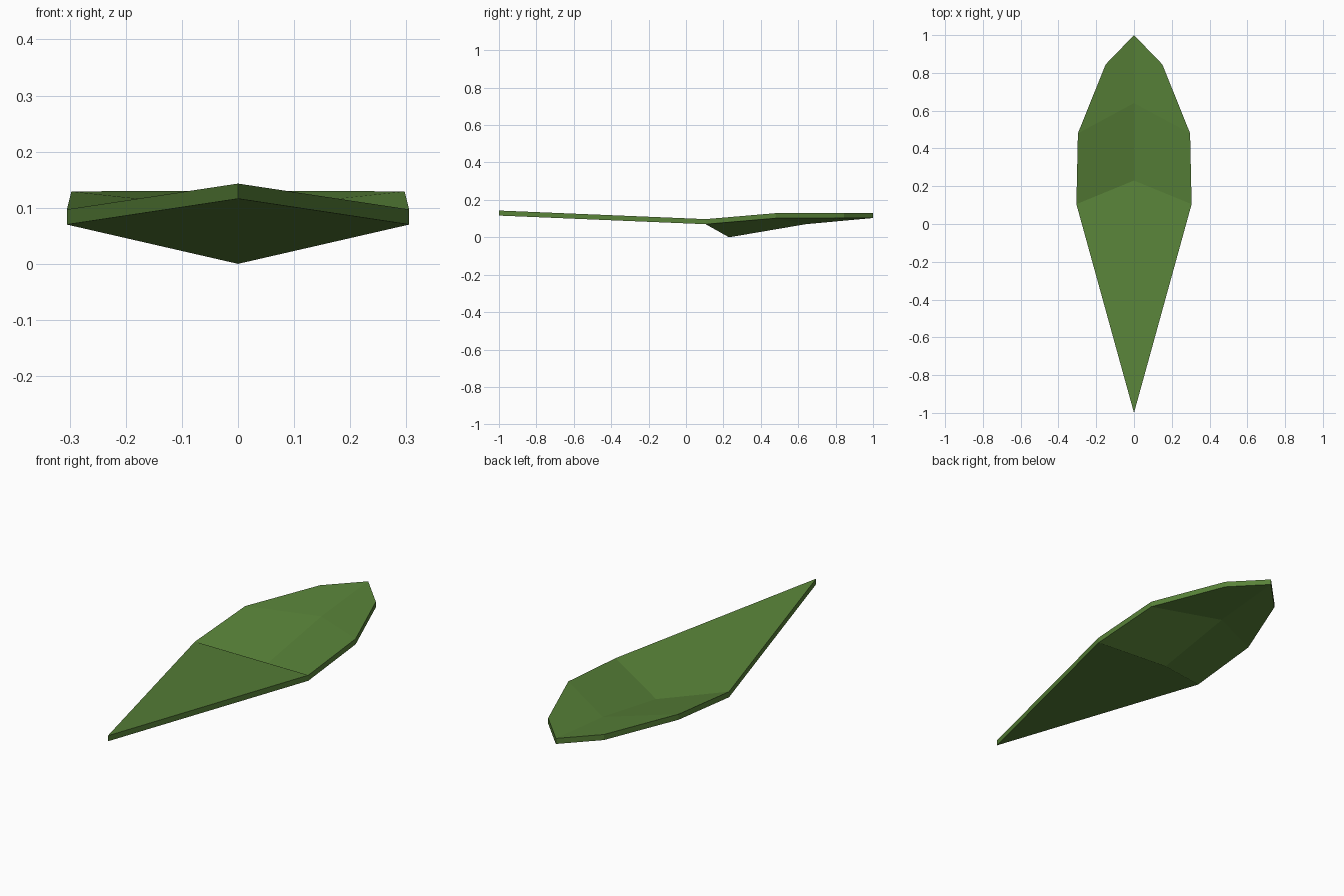
import bpy

cube = bpy.data.objects.get("Cube")
if cube:
    bpy.data.objects.remove(cube, do_unlink=True)

THICKNESS = 0.027

# Leaf green
green = bpy.data.materials.new("leaf_green")
green.use_nodes = True
colour = (0.098, 0.223, 0.04, 1)
green.diffuse_color = colour
bsdf = next(n for n in green.node_tree.nodes if n.type == "BSDF_PRINCIPLED")
bsdf.inputs["Base Color"].default_value = colour
bsdf.inputs["Roughness"].default_value = 0.9

# Underside points: left half of the outline, mirrored, plus the sunken midrib
tip, end = (0, -1, 0.116), (0, 1, 0.103)
half = [(0.305, 0.105, 0.07), (0.297, 0.48, 0.102), (0.15, 0.845, 0.103)]
mirrored = [(-x, y, z) for x, y, z in reversed(half)]
outline = [tip, *half, end, *mirrored]
midrib = [(0, 0.23, 0), (0, 0.64, 0.07)]
lower = outline + midrib
upper = [(x, y, z + THICKNESS) for x, y, z in lower]

# Facets of the upper sheet, counter-clockwise seen from above
n = len(outline)
low_rib, high_rib = n, n + 1
facets = [
    (1, low_rib, 7, 0),           # long pointed front
    (1, 2, high_rib, low_rib),    # middle, left
    (low_rib, high_rib, 6, 7),    # middle, right
    (high_rib, 2, 3, 4),          # rounded end, left
    (high_rib, 4, 5, 6),          # rounded end, right
]

# Upper sheet, reversed lower sheet and the rim between them
count = len(lower)
faces = [tuple(i + count for i in f) for f in facets]
faces += [f[:1] + f[:0:-1] for f in facets]
for a in range(n):
    b = (a + 1) % n
    faces.append((a, b, b + count, a + count))

mesh = bpy.data.meshes.new("leaf")
mesh.from_pydata(lower + upper, [], faces)
mesh.materials.append(green)
mesh.update()
leaf = bpy.data.objects.new("leaf", mesh)
bpy.context.collection.objects.link(leaf)
